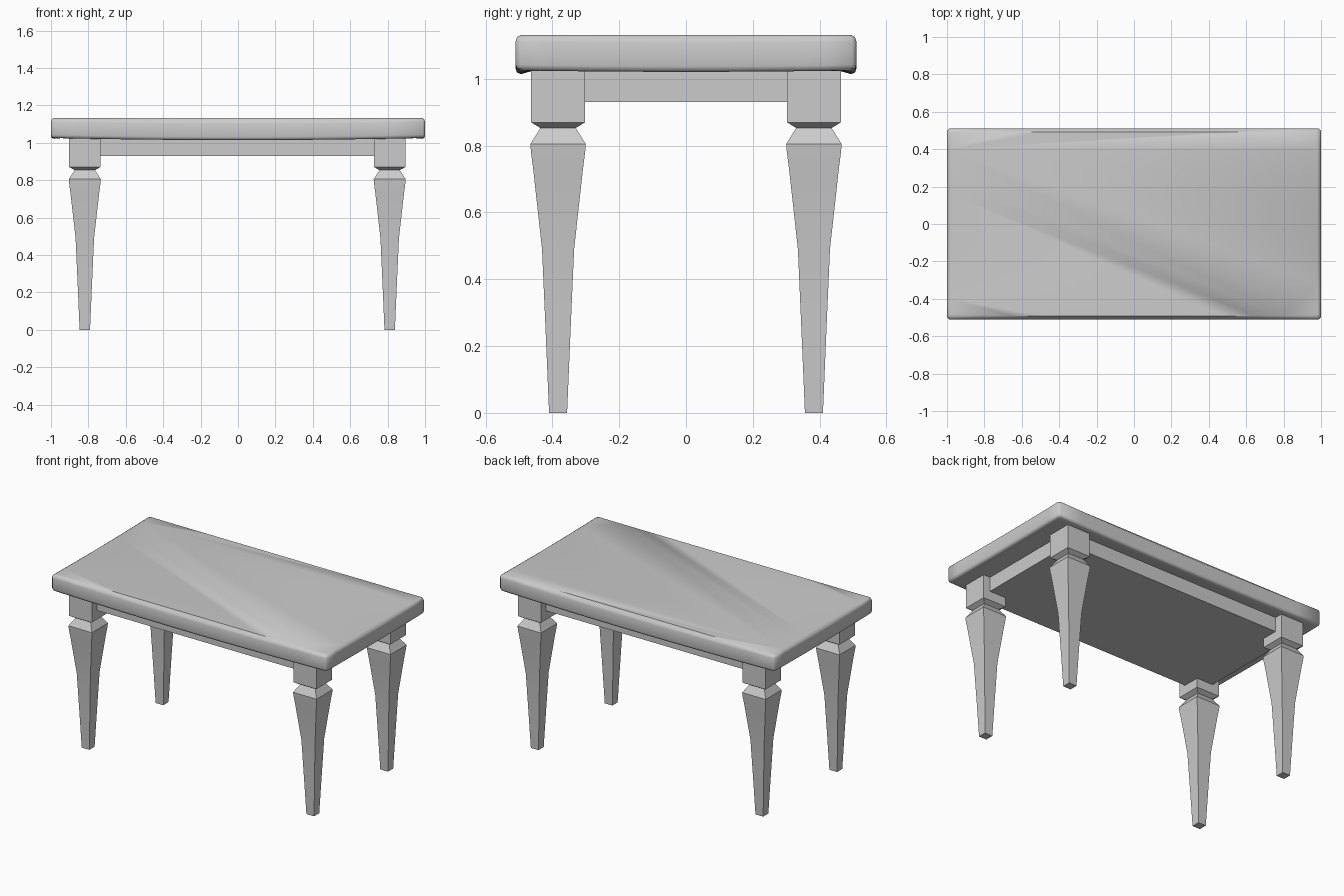
import bpy, bmesh, math

cube = bpy.data.objects.get("Cube")
if cube:
    bpy.data.objects.remove(cube, do_unlink=True)

grey = bpy.data.materials.new("light grey")
grey.use_nodes = True
GREY = (0.6, 0.6, 0.6, 1)
grey.diffuse_color = GREY
grey.node_tree.nodes["Principled BSDF"].inputs["Base Color"].default_value = GREY


def skin(name, rings, smooth=None):
    """Bridge equal-length rings of points and cap both ends."""
    bm = bmesh.new()
    loops = [[bm.verts.new(p) for p in ring] for ring in rings]
    n = len(loops[0])
    for a, b in zip(loops, loops[1:]):
        for i in range(n):
            j = (i + 1) % n
            bm.faces.new((a[i], a[j], b[j], b[i]))
    bm.faces.new(loops[0][::-1])
    bm.faces.new(loops[-1])
    bmesh.ops.recalc_face_normals(bm, faces=bm.faces)
    mesh = bpy.data.meshes.new(name)
    bm.to_mesh(mesh)
    bm.free()
    mesh.materials.append(grey)
    obj = bpy.data.objects.new(name, mesh)
    bpy.context.collection.objects.link(obj)
    if smooth:
        bpy.ops.object.select_all(action="DESELECT")
        obj.select_set(True)
        bpy.context.view_layer.objects.active = obj
        bpy.ops.object.shade_smooth_by_angle(angle=math.radians(smooth))
    return obj


def rect(cx, cy, hx, hy, z):
    return [(cx + sx * hx, cy + sy * hy, z)
            for sx, sy in ((-1, -1), (1, -1), (1, 1), (-1, 1))]


# Tabletop: rounded slab whose rim sags slightly at the middle of each side
HX, HY, CUT, STEPS = 1.0, 0.51, 0.012, 12


def rim(inset, z, sag):
    hx, hy = HX - inset, HY - inset
    ts = [-1 + 2 * i / STEPS for i in range(STEPS + 1)]
    front = [(t * (hx - CUT), -hy, z - 0.011 * sag * (1 - t * t)) for t in ts]
    side = [(hx, t * (hy - CUT), z - 0.004 * sag * (1 - t * t)) for t in ts]
    half = front + side
    return half + [(-x, -y, h) for x, y, h in half]


skin("tabletop", [
    rim(0.05, 1.024, 0),
    rim(0.016, 1.025, 1),
    rim(0.004, 1.03, 1),
    rim(0, 1.042, 1),
    rim(0, 1.112, 1),
    rim(0.004, 1.125, 1),
    rim(0.014, 1.131, 0.7),
    rim(0.018, 1.132, 0),
], smooth=50)

# Apron: solid frame under the top, set back from the leg blocks
CX = -0.004
skin("apron", [rect(CX, 0, 0.85, 0.412, z) for z in (0.93, 1.03)])

# Legs: square tapered shafts with a pinched neck under a block
SHAFT = [(0, 0.027), (0.25, 0.0375), (0.49, 0.048), (0.73, 0.0745),
         (0.78, 0.081), (0.805, 0.083), (0.853, 0.053)]
BLOCK = [(0.853, 0.053), (0.87, 0.081), (1.03, 0.081)]
for y_name, sy in (("front", -1), ("back", 1)):
    for x_name, sx in (("right", -1), ("left", 1)):
        x, y = CX + sx * 0.815, sy * 0.383
        for part, profile, angle in (("leg", SHAFT, 25), ("leg_block", BLOCK, None)):
            skin(f"{y_name}_{x_name}_{part}",
                 [rect(x, y, w * 1.03, w, z) for z, w in profile], angle)
